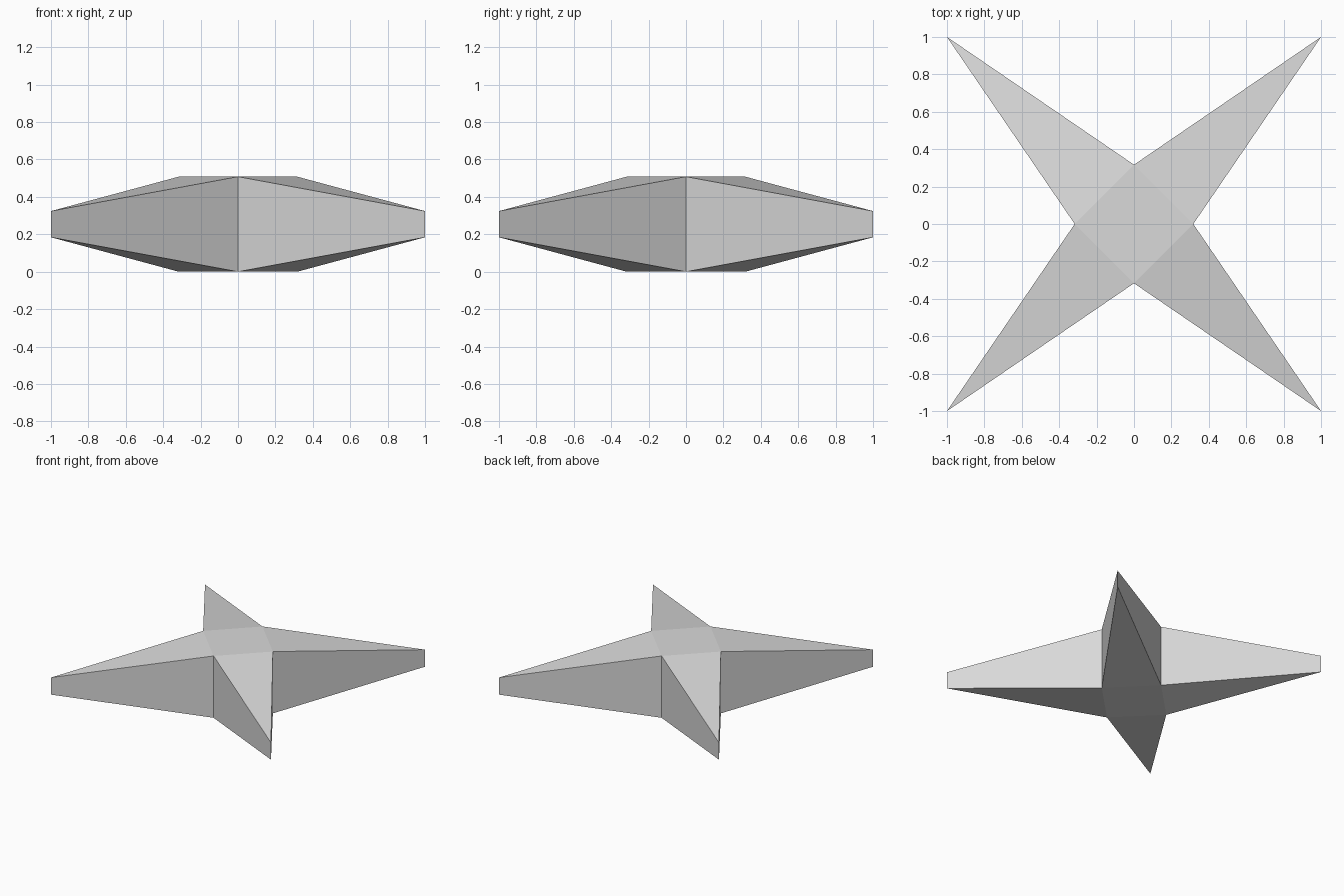
import bpy, bmesh
from math import cos, sin, pi, sqrt

if "Cube" in bpy.data.objects:
    bpy.data.objects.remove(bpy.data.objects["Cube"], do_unlink=True)

HUB_RADIUS = 0.317
TIP_RADIUS = sqrt(2)
HEIGHT = 0.508
TIP_HALF = 0.07

# Plain grey material
grey = bpy.data.materials.new("light grey")
grey.use_nodes = True
colour = (0.7, 0.7, 0.7, 1)
grey.diffuse_color = colour
grey.node_tree.nodes["Principled BSDF"].inputs["Base Color"].default_value = colour

bm = bmesh.new()


def ring(half_height):
    """Star outline: hub corners at full height, points at tip height."""
    mid, side = HEIGHT / 2, half_height
    verts = []
    for i in range(8):
        is_tip = i % 2
        r = TIP_RADIUS if is_tip else HUB_RADIUS
        z = mid + side * (TIP_HALF if is_tip else mid)
        a = i * pi / 4
        verts.append(bm.verts.new((r * cos(a), r * sin(a), z)))
    return verts


bottom, top = ring(-1), ring(1)

# Flat square hub and sloping arms, above and below
for verts in (bottom, top):
    bm.faces.new(verts[::2])
    for i in range(0, 8, 2):
        bm.faces.new((verts[i], verts[i + 1], verts[(i + 2) % 8]))

# Upright side walls
for i in range(8):
    j = (i + 1) % 8
    bm.faces.new((bottom[i], bottom[j], top[j], top[i]))

bmesh.ops.recalc_face_normals(bm, faces=bm.faces)
mesh = bpy.data.meshes.new("four_point_star")
bm.to_mesh(mesh)
bm.free()
mesh.materials.append(grey)
star = bpy.data.objects.new("four_point_star", mesh)
bpy.context.collection.objects.link(star)
